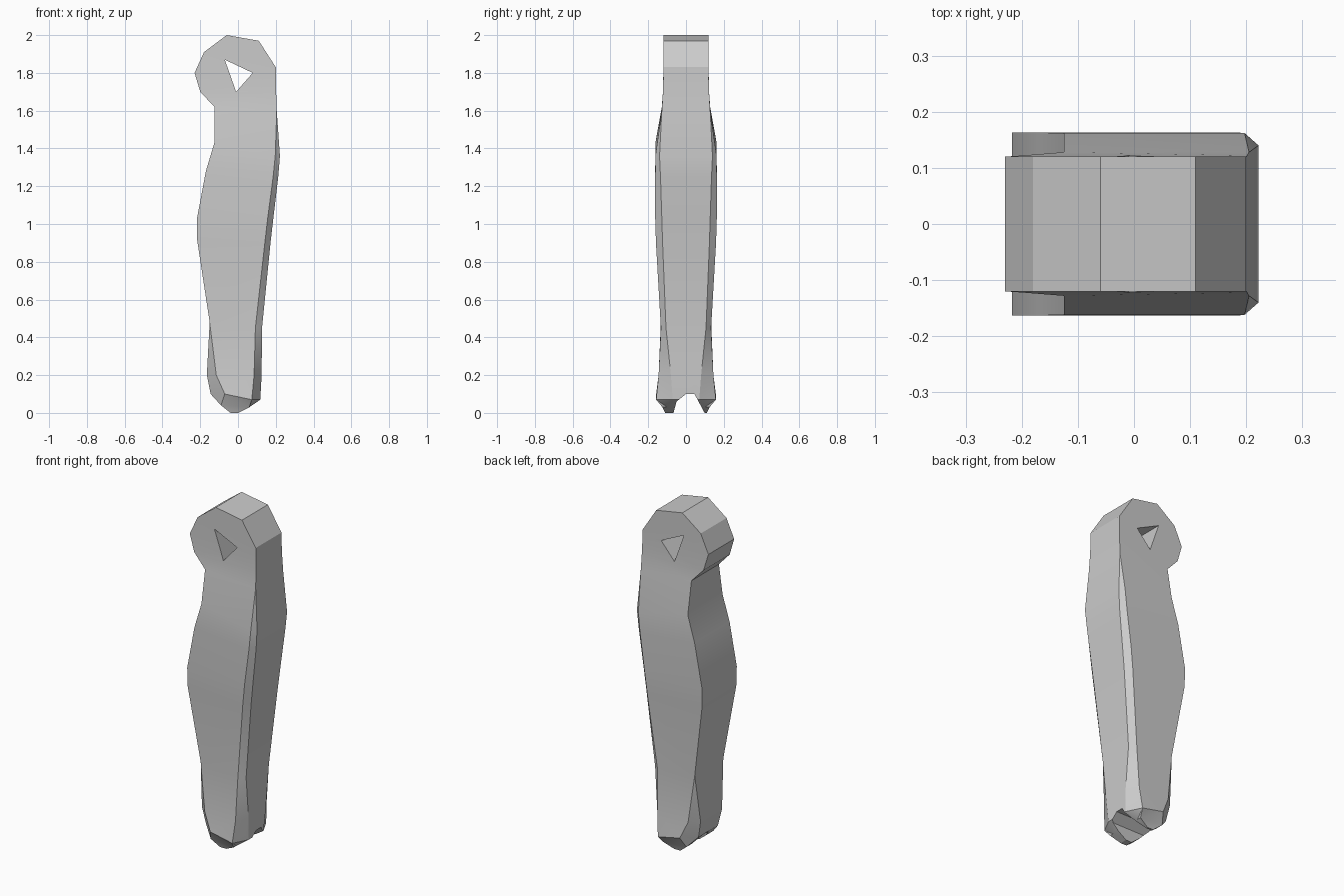
import bpy, bmesh

if "Cube" in bpy.data.objects:
    bpy.data.objects.remove(bpy.data.objects["Cube"], do_unlink=True)

GREY = (0.6, 0.6, 0.6, 1)
mat = bpy.data.materials.new("plain grey")
mat.use_nodes = True
mat.diffuse_color = GREY
mat.node_tree.nodes["Principled BSDF"].inputs["Base Color"].default_value = GREY


def new_object(name, bm):
    bmesh.ops.recalc_face_normals(bm, faces=bm.faces)
    mesh = bpy.data.meshes.new(name)
    bm.to_mesh(mesh)
    bm.free()
    mesh.materials.append(mat)
    obj = bpy.data.objects.new(name, mesh)
    bpy.context.collection.objects.link(obj)
    return obj


def prism(name, points):
    """Closed solid between two equal polygons."""
    bm = bmesh.new()
    a, b = ([bm.verts.new(p) for p in ring] for ring in points)
    bm.faces.new(a)
    bm.faces.new(b)
    for i in range(len(a)):
        j = (i + 1) % len(a)
        bm.faces.new((a[i], a[j], b[j], b[i]))
    obj = new_object(name, bm)
    obj.hide_render = True
    return obj


# Handle sections from head to foot:
# left x, z; right x, z; left and right bevel width; face y; left and right side y
SECTIONS = [
    (-.06, 2.0, .11, 1.97, 0, 0, .12, .12, .12),
    (-.18, 1.91, .2, 1.83, 0, 0, .12, .12, .12),
    (-.23, 1.8, .2, 1.78, 0, 0, .12, .12, .12),
    (-.2, 1.7, .202, 1.7, 0, 0, .122, .122, .122),
    (-.125, 1.62, .205, 1.6, 0, 0, .128, .128, .128),
    (-.125, 1.43, .222, 1.36, 0, .025, .162, .162, .14),
    (-.17, 1.28, .213, 1.25, 0, .027, .163, .163, .135),
    (-.217, 1.03, .187, 1.03, 0, .03, .163, .163, .128),
    (-.217, .92, .172, .9, 0, .03, .159, .159, .124),
    (-.15, .48, .127, .45, 0, .035, .133, .133, .106),
    (-.165, .2, .125, .2, .05, .04, .145, .1, .08),
    (-.145, .1, .118, .07, .075, .045, .158, .09, .07),
    (-.09, .04, .06, .03, 0, 0, .125, .1, .1),
    (-.04, 0, .0, 0, 0, 0, .11, .11, .11),
]

bm = bmesh.new()
rings = []
for xl, zl, xr, zr, dl, dr, yf, yl, yr in SECTIONS:
    front = [(xl, -yl, zl), (xl + dl, -yf, zl), (xr - dr, -yf, zr), (xr, -yr, zr)]
    back = [(x, -y, z) for x, y, z in reversed(front)]
    rings.append([bm.verts.new(p) for p in front + back])
for a, b in zip(rings, rings[1:]):
    for i in range(8):
        j = (i + 1) % 8
        bm.faces.new((a[i], a[j], b[j], b[i]))
bm.faces.new(rings[0])
bm.faces.new(rings[-1])
bmesh.ops.remove_doubles(bm, verts=bm.verts, dist=.0005)
bmesh.ops.dissolve_degenerate(bm, edges=bm.edges, dist=.0005)
bmesh.ops.triangulate(bm, faces=bm.faces)
handle = new_object("handle", bm)

# Triangular hole through the head and notch that splits the foot
hole = [(-.07, 1.87), (.078, 1.8), (-.01, 1.7)]
notch = [(-.08, -.05), (-.05, .06), (0, .1), (.045, .1), (.12, -.04)]
cutters = [
    prism("hole_cutter", [[(x, y, z) for x, z in hole] for y in (-.4, .4)]),
    prism("notch_cutter", [[(x, y, z) for y, z in notch] for x in (-.4, .4)]),
]
bpy.ops.object.select_all(action='DESELECT')
handle.select_set(True)
bpy.context.view_layer.objects.active = handle
for cutter in cutters:
    mod = handle.modifiers.new(cutter.name, 'BOOLEAN')
    mod.operation = 'DIFFERENCE'
    mod.solver = 'EXACT'
    mod.object = cutter
    bpy.ops.object.modifier_apply(modifier=mod.name)
    bpy.data.objects.remove(cutter, do_unlink=True)

bpy.ops.object.shade_smooth_by_angle(angle=.4)
